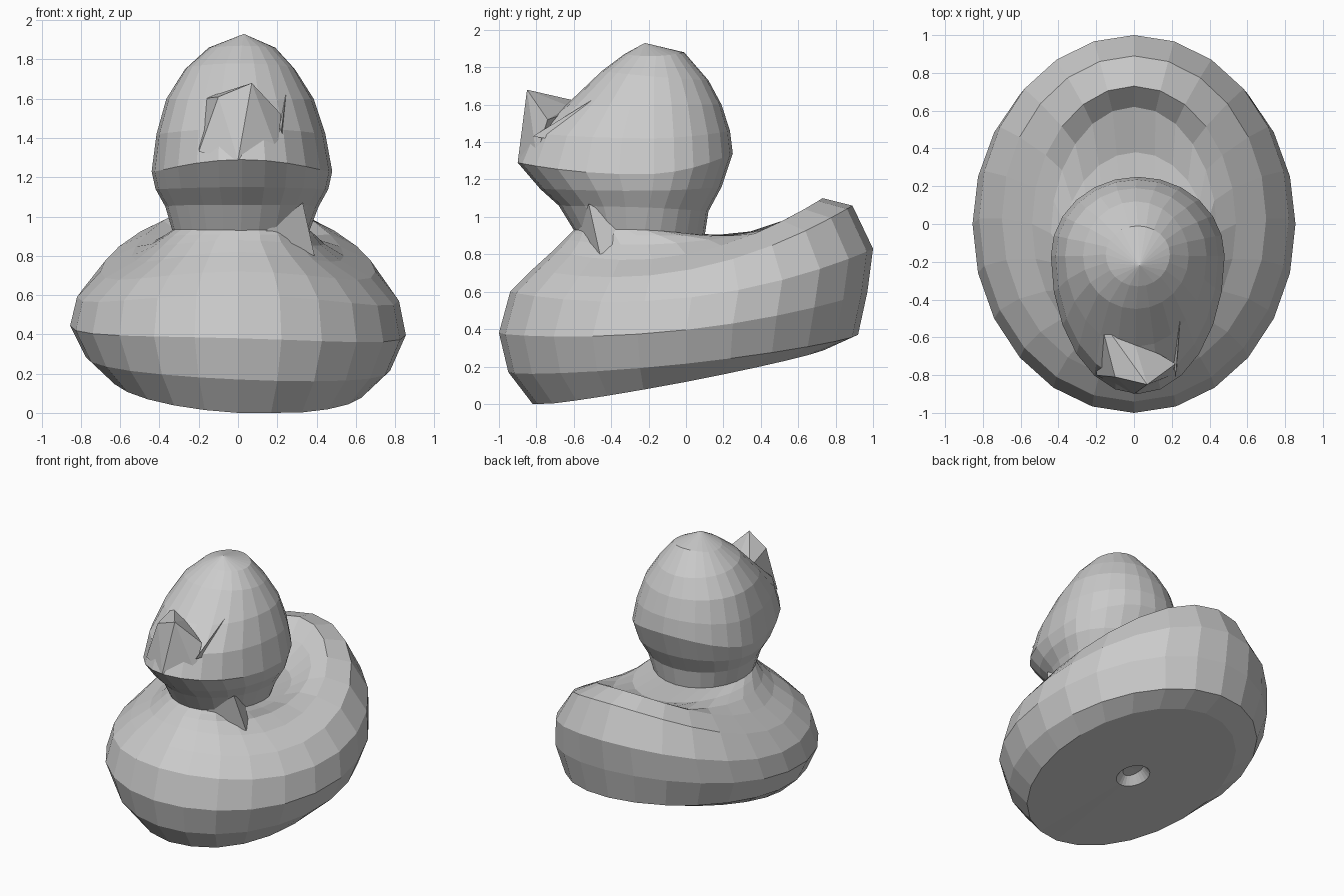
import bpy, bmesh
from math import sin, cos, tau


def finish(name, bm):
    bmesh.ops.recalc_face_normals(bm, faces=bm.faces)
    me = bpy.data.meshes.new(name)
    bm.to_mesh(me)
    bm.free()
    ob = bpy.data.objects.new(name, me)
    bpy.context.collection.objects.link(ob)
    return ob


def loft(name, rings, n, start=None, end=None, tilt=0.0):
    """Skin egg-shaped rings: (y front, z front, y back, z back, half width, y mid, z mid, x shift)."""
    bm = bmesh.new()
    rows = []
    for yf, zf, yb, zb, rx, ym, zm, cx in rings:
        row = []
        for i in range(n):
            t = tau * i / n
            u = -cos(t)
            x = rx * sin(t)
            y = ym + u * ((yb - ym) if u > 0 else (ym - yf))
            z = zm + u * (zb - zf) / 2 + u * u * ((zf + zb) / 2 - zm)
            z -= tilt * x * max(0, 1 - zm / 0.7)
            row.append(bm.verts.new((x + cx, y, max(z, 0))))
        rows.append(row)
    for a, b in zip(rows, rows[1:]):
        for i in range(n):
            j = (i + 1) % n
            bm.faces.new((a[i], a[j], b[j], b[i]))
    for tip, row in ((start, rows[0]), (end, rows[-1])):
        if tip:
            v = bm.verts.new(tip)
            for i in range(n):
                bm.faces.new((row[i], row[(i + 1) % n], v))
    return finish(name, bm)


def wedge(name, pts):
    bm = bmesh.new()
    for p in pts:
        bm.verts.new(p)
    bmesh.ops.convex_hull(bm, input=bm.verts[:])
    return finish(name, bm)


SEG = 24
NECK = (-0.60, 0.93, 0.10, 0.90, 0.35, -0.22, 0.93, 0.015)

# Body: small valve recess, tilted base, bulging sides, raised tail, dished back
body = [
    (-0.09, 0.19, 0.07, 0.22, 0.06, -0.01, 0.21, 0),
    (-0.13, 0.13, 0.11, 0.17, 0.11, -0.01, 0.15, 0),
    (-0.82, 0.00, 0.76, 0.30, 0.65, -0.02, 0.15, 0),
    (-0.95, 0.17, 0.92, 0.37, 0.775, 0.0, 0.25, 0),
    (-1.00, 0.38, 0.97, 0.60, 0.855, 0.0, 0.42, 0),
    (-0.94, 0.60, 1.00, 0.83, 0.82, 0.03, 0.58, 0),
    (-0.82, 0.72, 0.89, 1.06, 0.70, 0.03, 0.72, 0),
    (-0.71, 0.82, 0.73, 1.10, 0.54, 0.0, 0.80, 0),
    (-0.65, 0.88, 0.62, 0.98, 0.44, -0.05, 0.86, 0),
    (-0.62, 0.91, 0.38, 0.90, 0.39, -0.14, 0.90, 0.01),
    NECK,
]
loft("body", body, SEG, start=(0, -0.01, 0.21), tilt=0.07)

# Head: flares from the neck, snout drawn forward, rounded crown
head = [
    NECK,
    (-0.68, 1.06, 0.12, 1.03, 0.39, -0.20, 1.05, 0.02),
    (-0.78, 1.15, 0.19, 1.16, 0.44, -0.18, 1.14, 0.02),
    (-0.90, 1.29, 0.25, 1.34, 0.46, -0.17, 1.23, 0.02),
    (-0.83, 1.45, 0.235, 1.46, 0.43, -0.17, 1.42, 0.015),
    (-0.65, 1.59, 0.19, 1.60, 0.375, -0.17, 1.60, 0.01),
    (-0.45, 1.78, 0.12, 1.73, 0.28, -0.17, 1.75, 0.01),
    (-0.33, 1.87, -0.01, 1.88, 0.17, -0.16, 1.86, 0.02),
]
loft("head", head, SEG, end=(0.03, -0.22, 1.93))

# Beak: upturned lip falling back to the brow on one side
wedge("beak", [(-0.20, -0.80, 1.33), (0.20, -0.80, 1.33), (0, -0.90, 1.29),
               (-0.10, -0.81, 1.61), (0.07, -0.85, 1.68), (0.22, -0.74, 1.52),
               (-0.18, -0.50, 1.60), (0.0, -0.62, 1.59)])

# Pinched folds beside the beak and at the base of the neck
wedge("beak_fold", [(0.25, -0.43, 1.67), (0.22, -0.82, 1.43), (0.24, -0.62, 1.40), (0.18, -0.45, 1.55)])
wedge("neck_fold", [(0.33, -0.52, 1.07), (0.39, -0.46, 0.80), (0.30, -0.22, 0.90), (0.12, -0.58, 0.91)])
